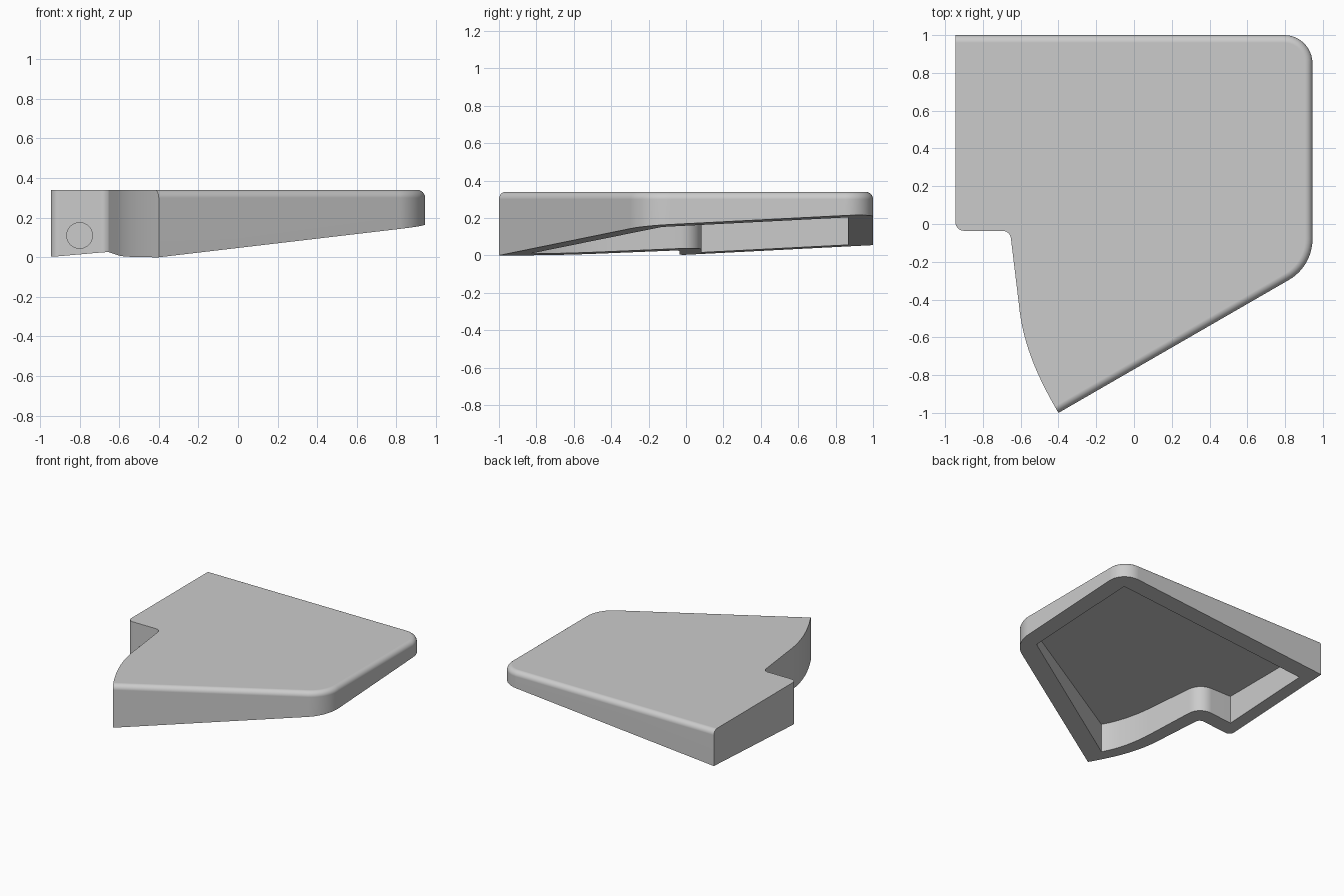
import bpy, bmesh, math
from mathutils import Matrix, Vector
from mathutils.geometry import interpolate_bezier

cube = bpy.data.objects.get("Cube")
if cube:
    bpy.data.objects.remove(cube)

TOP, CEILING, NOTCH = 0.34, 0.24, -0.036


def rim_height(p):
    # sloping underside plane
    return 0.088 * p.x + 0.0515 * p.y + 0.0867


def material(name, rgb):
    m = bpy.data.materials.new(name)
    m.use_nodes = True
    m.diffuse_color = (*rgb, 1)
    m.node_tree.nodes["Principled BSDF"].inputs["Base Color"].default_value = (*rgb, 1)
    return m


grey = material("plain grey", (0.6, 0.6, 0.6))


def curve_corners(points):
    # bezier arc given as unrounded corners
    arc = interpolate_bezier(*[Vector((x, y, 0)) for x, y in points], 16)
    return [(p.x, p.y, 0) for p in arc]


def outline(corners):
    # closed outline, rounding each corner (x, y, radius) that has a radius
    pts = [Vector((x, y, 0)) for x, y, r in corners]
    result = []
    for i, p in enumerate(pts):
        r = corners[i][2]
        if r == 0:
            result.append(p)
            continue
        a = (pts[i - 1] - p).normalized()
        b = (pts[(i + 1) % len(pts)] - p).normalized()
        turn = math.pi - a.angle(b)
        t = r * math.tan(turn / 2)
        h = t - r * math.tan(turn / 4) * 4 / 3
        result += interpolate_bezier(p + a * t, p + a * h, p + b * h, p + b * t, 12)
    return result


def add_object(bm, name):
    bmesh.ops.recalc_face_normals(bm, faces=bm.faces)
    mesh = bpy.data.meshes.new(name)
    bm.to_mesh(mesh)
    bm.free()
    mesh.materials.append(grey)
    obj = bpy.data.objects.new(name, mesh)
    bpy.context.collection.objects.link(obj)
    return obj


# Outer and cavity outlines, clockwise from the back corner
outer = outline([(-0.945, 1, 0), (0.945, 1, 0.15), (0.945, -0.224, 0.25)]
                + curve_corners([(-0.4, -1), (-0.505, -0.82), (-0.59, -0.64), (-0.61, -0.42)])
                + [(-0.65, -0.09, 0), (-0.656, NOTCH, 0.045), (-0.945, NOTCH, 0.045)])
inner = outline([(-0.85, 0.865, 0), (0.82, 0.865, 0.02), (0.82, -0.13, 0.02)]
                + curve_corners([(-0.39, -0.835), (-0.455, -0.72), (-0.495, -0.58), (-0.51, -0.42)])
                + [(-0.545, -0.06, 0), (-0.56, 0.083, 0.12), (-0.85, 0.083, 0)])

# Hollow wedge shell: walls, top, ceiling and sloping rim
bm = bmesh.new()


def walls(loop, z):
    high = [bm.verts.new((p.x, p.y, z)) for p in loop]
    low = [bm.verts.new((p.x, p.y, rim_height(p))) for p in loop]
    for i in range(len(loop)):
        bm.faces.new((high[i - 1], high[i], low[i], low[i - 1]))
    bm.faces.new(high)
    return high, [bm.edges.get((low[i - 1], low[i])) for i in range(len(low))]


outer_high, outer_rim = walls(outer, TOP)
inner_high, inner_rim = walls(inner, CEILING)
bmesh.ops.triangle_fill(bm, edges=outer_rim + inner_rim, use_beauty=True)
bmesh.ops.recalc_face_normals(bm, faces=bm.faces)

# Rounded top edge along the back, the side and the diagonal front
tip = outer.index(min(outer, key=lambda p: p.y))
rounded = [bm.edges.get((outer_high[i], outer_high[i + 1])) for i in range(tip)]
bmesh.ops.bevel(bm, geom=rounded, offset=0.04, offset_type="OFFSET", segments=6,
                profile=0.5, affect="EDGES", clamp_overlap=True)
shell = add_object(bm, "wedge_shell")

# Blind round hole bored into the notch wall
bm = bmesh.new()
bmesh.ops.create_cone(bm, cap_ends=True, segments=32, radius1=0.065, radius2=0.065, depth=0.16,
                      matrix=Matrix.Translation((-0.8, NOTCH, 0.11)) @ Matrix.Rotation(math.pi / 2, 4, "X"))
drill = add_object(bm, "hole_cutter")
drill.hide_render = True

bpy.ops.object.select_all(action="DESELECT")
shell.select_set(True)
bpy.context.view_layer.objects.active = shell
bore = shell.modifiers.new("bore", "BOOLEAN")
bore.operation = "DIFFERENCE"
bore.solver = "EXACT"
bore.object = drill
bpy.ops.object.modifier_apply(modifier=bore.name)
bpy.data.objects.remove(drill)

# Smooth fillets with flat large faces
bpy.ops.object.shade_smooth_by_angle(angle=math.radians(30))
shell.modifiers.new("weighted normals", "WEIGHTED_NORMAL").keep_sharp = True
